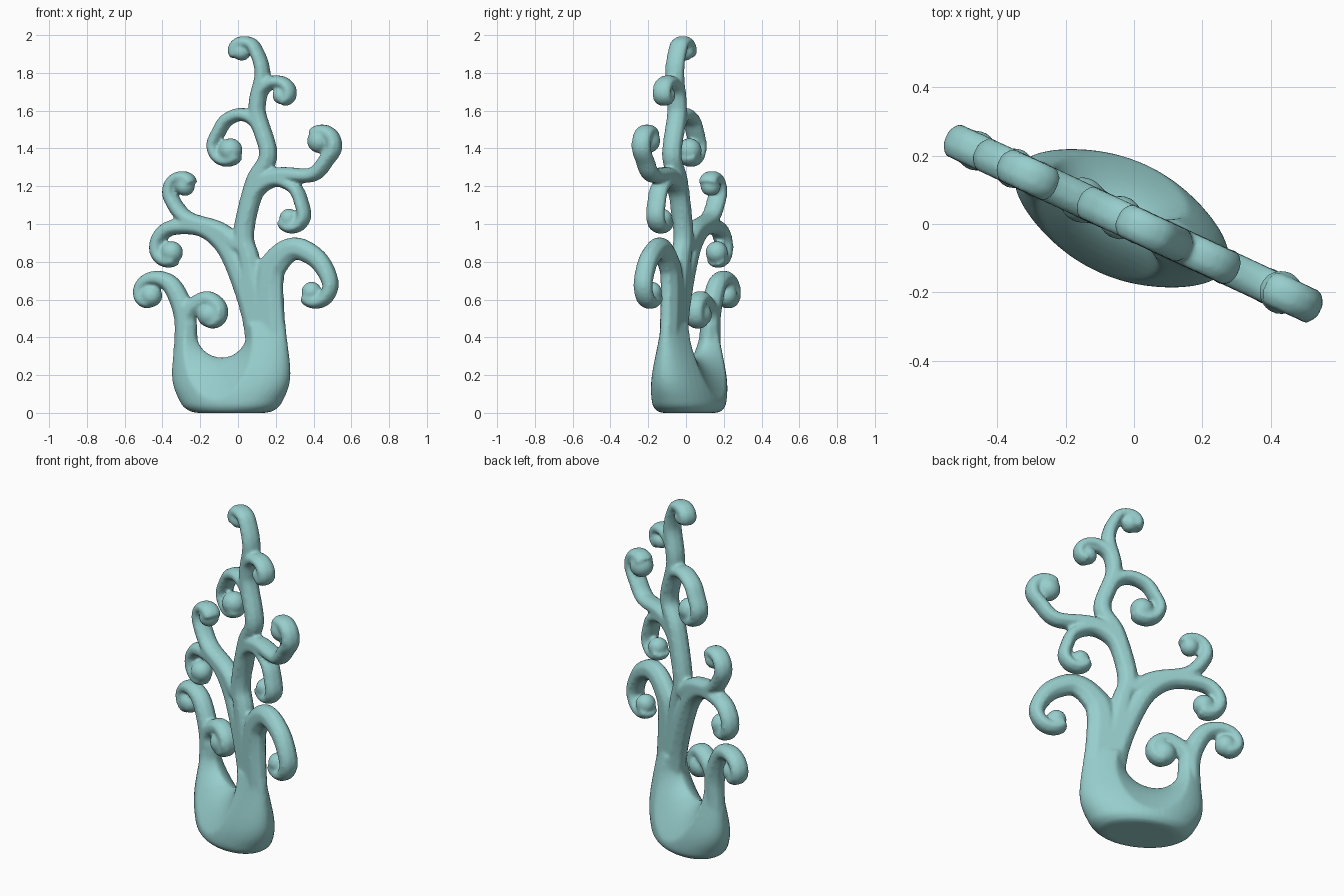
import bpy, bmesh, math
from mathutils import Vector, Matrix

default_cube = bpy.data.objects.get("Cube")
if default_cube:
    bpy.data.objects.remove(default_cube, do_unlink=True)

# The whole sculpture lies in one vertical plane, turned about z
SLOPE = -0.465
ALONG = Vector((1, SLOPE, 0)).normalized()
UP = Vector((0, 0, 1))
ACROSS = UP.cross(ALONG)
SIDES = 40
HALF_DEPTH = 0.055

glaze = bpy.data.materials.new("pale_teal")
glaze.use_nodes = True
glaze.diffuse_color = (0.31, 0.62, 0.61, 1)
glaze.node_tree.nodes["Principled BSDF"].inputs["Base Color"].default_value = glaze.diffuse_color


def on_plane(x, z, depth=0.0):
    """Point on the tilted plane, pushed out by depth."""
    return Vector((x, SLOPE * x, z)) + ACROSS * depth


def make_object(name, bm):
    bmesh.ops.recalc_face_normals(bm, faces=bm.faces)
    mesh = bpy.data.meshes.new(name)
    bm.to_mesh(mesh)
    bm.free()
    obj = bpy.data.objects.new(name, mesh)
    bpy.context.collection.objects.link(obj)
    mesh.materials.append(glaze)
    return obj


def circle(count, offset=0.0):
    """Unit circle as cosine and sine pairs."""
    angles = [math.tau * (k + offset) / count for k in range(count)]
    return [(math.cos(a), math.sin(a)) for a in angles]


def loft(bm, rings):
    """Skin a closed tube through equal rings of points."""
    loops = [[bm.verts.new(p) for p in ring] for ring in rings]
    for low, high in zip(loops, loops[1:]):
        for i in range(len(low)):
            bm.faces.new((low[i - 1], low[i], high[i], high[i - 1]))
    bm.faces.new(loops[0])
    bm.faces.new(loops[-1])


def spline(points, steps=7):
    """Catmull-Rom curve through the points."""
    pts = [points[0] * 2 - points[1]] + points + [points[-1] * 2 - points[-2]]
    curve = []
    for a, b, c, d in zip(pts, pts[1:], pts[2:], pts[3:]):
        for s in range(steps):
            t = s / steps
            curve.append(0.5 * (2 * b + (c - a) * t + (2 * a - 5 * b + 4 * c - d) * t * t
                                + (3 * b - a - 3 * c + d) * t ** 3))
    return curve + [points[-1]]


def curl(stem, heart, end_radius, turns=0.56, steps=5):
    """Shrinking spiral from the stem's end round the heart, turning the way the stem leans."""
    arm = stem[-1] - heart
    heading = stem[-1] - stem[-2]
    spin = math.copysign(math.tau * turns, arm.x * heading.y - arm.y * heading.x)
    start = math.atan2(arm.y, arm.x)
    points = []
    for i in range(1, steps + 1):
        t = i / steps
        reach = arm.length * (end_radius / arm.length) ** t
        angle = start + spin * t
        points.append(heart + reach * Vector((math.cos(angle), math.sin(angle))))
    return points


def branch(name, stem, heart, thick, thin, bud):
    """Tapered flat-sided arm along the stem (hundredths), curling into a round bud."""
    stem = [Vector(p) / 100 for p in stem]
    heart = Vector(heart) / 100
    thick, thin, bud = thick / 100, thin / 100, bud / 100
    curve = spline(stem + curl(stem, heart, bud * 0.65))
    last = len(curve) - 1
    rings = []
    for i, p in enumerate(curve):
        tangent = (curve[min(i + 1, last)] - curve[max(i - 1, 0)]).normalized()
        side = Vector((-tangent.y, tangent.x))
        width = thick + (thin - thick) * min(1, 1.6 * i / last)
        rings.append([on_plane(*(p + side * width * c), HALF_DEPTH * s) for c, s in circle(8, 0.5)])
    bm = bmesh.new()
    loft(bm, rings)
    # Bud at the heart of the curl
    turn = Matrix((ALONG, ACROSS, UP)).transposed().to_4x4()
    size = Matrix.Diagonal((bud, max(bud, HALF_DEPTH), bud, 1))
    bmesh.ops.create_uvsphere(bm, u_segments=20, v_segments=12, radius=1,
                              matrix=Matrix.Translation(on_plane(*heart)) @ turn @ size)
    return make_object(name, bm)


# Base: lens-shaped vessel; each station is height, half length, half depth
stations = spline([Vector(s) for s in ((0, .17, .13), (.012, .215, .155), (.06, .262, .172),
                                       (.2, .308, .15), (.47, .285, .07))])
bm = bmesh.new()
loft(bm, [[on_plane(half * c - 0.036, z, depth * s) for c, s in circle(SIDES)]
          for z, half, depth in stations])
base = make_object("base", bm)

# Hollow between the two stems, flaring toward the front and the back
bm = bmesh.new()
rings = []
for i in range(-12, 13):
    depth = i * 0.02
    radius = 0.135 + 0.3 * abs(depth) + 6 * depth ** 2
    rings.append([on_plane(radius * c - 0.087, 0.43 + radius * s, depth) for c, s in circle(SIDES)])
loft(bm, rings)
hollow = make_object("hollow_cutter", bm)
hollow.hide_render = True
bpy.context.view_layer.objects.active = base
cut = base.modifiers.new("hollow", "BOOLEAN")
cut.operation = "DIFFERENCE"
cut.solver = "EXACT"
cut.object = hollow
bpy.ops.object.modifier_apply(modifier=cut.name)
bpy.data.objects.remove(hollow, do_unlink=True)

# Trunk with the topmost curl
trunk = branch("trunk", [(13, 26), (11, 50), (6, 80), (3, 95), (9, 122), (16, 137), (10, 161), (13, 180), (9, 193)],
               heart=(2, 191), thick=6.5, thin=3.3, bud=4.7)

# Left branches, from low to high
left_low_outer = branch("left_low_outer_curl", [(-28, 27), (-28, 50), (-34, 66), (-41, 71)],
                        heart=(-46, 62), thick=6.2, thin=3.2, bud=6)
left_low_inner = branch("left_low_inner_curl", [(-28, 36), (-27, 52), (-18, 60)],
                        heart=(-15, 52), thick=5.5, thin=3.3, bud=6.8)
left_arm = branch("left_arm", [(12, 26), (8, 52), (-1, 78), (-9, 91), (-20, 98), (-35, 98)],
                  heart=(-35, 85), thick=6.5, thin=3.7, bud=6)
left_arm_upper = branch("left_arm_upper_curl", [(1, 88), (-10, 97), (-27, 103), (-35, 113)],
                        heart=(-28, 120), thick=4.8, thin=3.2, bud=5.2)
left_top = branch("left_top_curl", [(15, 142), (10, 154), (2, 158), (-6, 155), (-10, 149)],
                  heart=(-4, 139), thick=4, thin=3.2, bud=6.5)

# Right branches, from low to high
right_low = branch("right_low_curl", [(18, 26), (16, 68), (21, 81), (30, 87), (40, 83), (46, 76)],
                   heart=(39, 64), thick=8.8, thin=3.7, bud=5.5)
right_arm = branch("right_arm", [(4, 104), (10, 120), (21, 126), (39, 126), (47, 134)],
                   heart=(43, 144), thick=4.6, thin=3.6, bud=6.5)
right_arm_lower = branch("right_arm_lower_curl", [(5, 102), (10, 117), (20, 123), (30, 119), (34, 110)],
                         heart=(27, 103), thick=3.8, thin=3.2, bud=5.2)
right_top = branch("right_top_curl", [(10, 160), (12, 170), (18, 175)],
                   heart=(23, 168), thick=4, thin=3, bud=4.7)

# Fuse everything into one smooth body
bpy.ops.object.select_all(action="DESELECT")
for obj in (base, trunk, left_low_outer, left_low_inner, left_arm, left_arm_upper, left_top,
            right_low, right_arm, right_arm_lower, right_top):
    obj.select_set(True)
bpy.ops.object.join()
base.name = "branching_sculpture"

fuse = base.modifiers.new("fuse", "REMESH")
fuse.mode = "VOXEL"
fuse.voxel_size = 0.009
fuse.use_smooth_shade = True
soften = base.modifiers.new("soften", "SMOOTH")
soften.factor = 0.5
soften.iterations = 10
